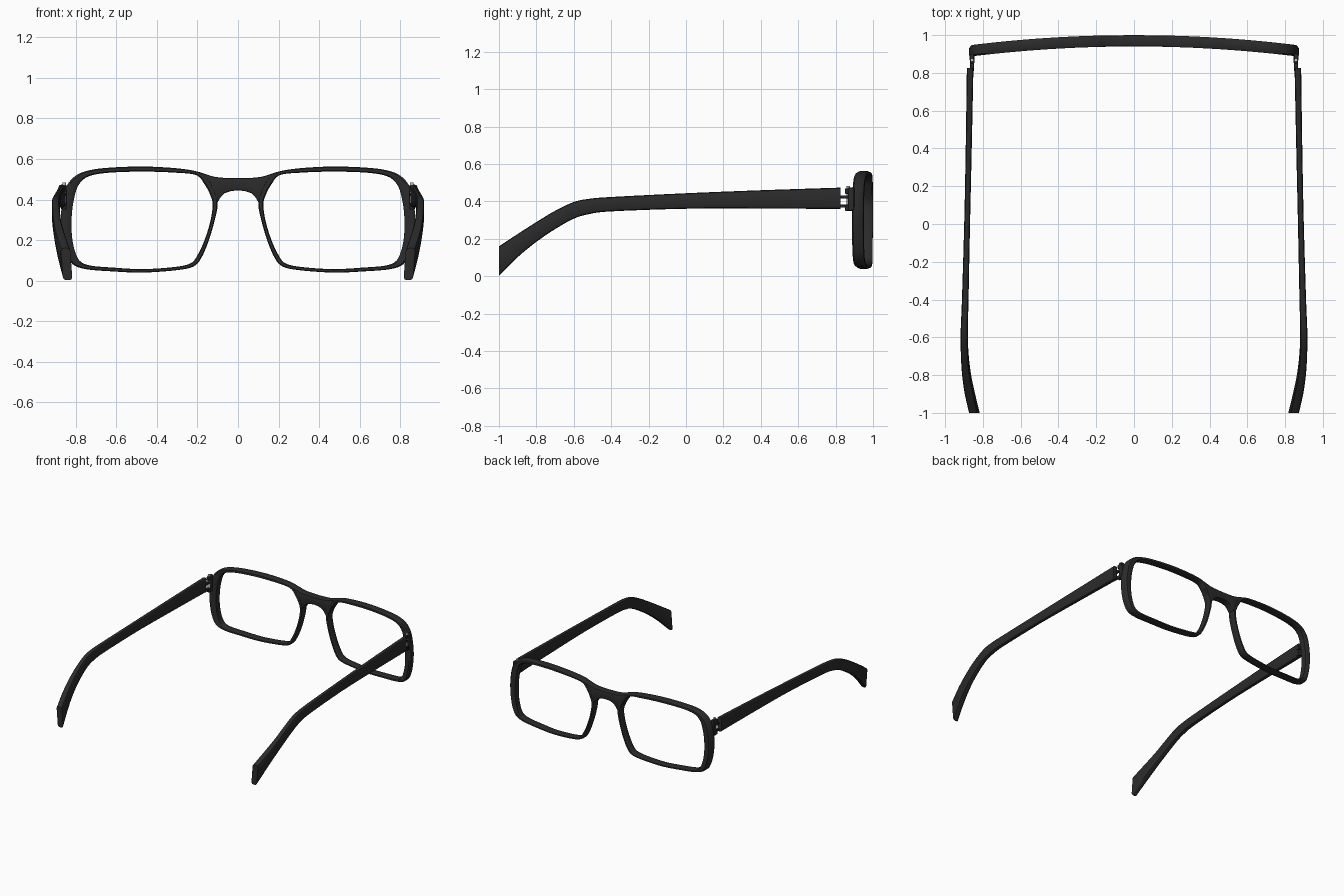
import bpy, bmesh
from mathutils import Vector

if "Cube" in bpy.data.objects:
    bpy.data.objects.remove(bpy.data.objects["Cube"])


def material(name, rgb):
    m = bpy.data.materials.new(name)
    m.diffuse_color = (*rgb, 1)
    m.use_nodes = True
    m.node_tree.nodes["Principled BSDF"].inputs["Base Color"].default_value = m.diffuse_color
    return m


BLACK = material("matte black", (0.024, 0.024, 0.024))
SILVER = material("silver metal", (0.55, 0.55, 0.55))


def spline(pts, closed, steps):
    """Catmull-Rom interpolation of tuples of any length."""
    n, out = len(pts), []
    get = (lambda i: pts[i % n]) if closed else (lambda i: pts[max(0, min(n - 1, i))])
    for i in range(n if closed else n - 1):
        for s in range(steps):
            t = s / steps
            out.append(tuple(
                0.5 * (2*b + (c - a)*t + (2*a - 5*b + 4*c - d)*t*t + (3*b - a - 3*c + d)*t**3)
                for a, b, c, d in zip(get(i - 1), get(i), get(i + 1), get(i + 2))))
    if not closed:
        out.append(pts[-1])
    return out


def loft(name, rings, mat, closed=False, mirror=True):
    """Skin a list of equal-length point rings."""
    bm = bmesh.new()
    vs = [[bm.verts.new(p) for p in r] for r in rings]
    n, k = len(vs), len(vs[0])
    for i in range(n if closed else n - 1):
        a, b = vs[i], vs[(i + 1) % n]
        for j in range(k):
            bm.faces.new((a[j], a[(j + 1) % k], b[(j + 1) % k], b[j]))
    if not closed:
        bm.faces.new(vs[0])
        bm.faces.new(vs[-1])
    bmesh.ops.recalc_face_normals(bm, faces=bm.faces)
    finish(name, bm, mat, mirror)


def finish(name, bm, mat, mirror=True):
    me = bpy.data.meshes.new(name)
    bm.to_mesh(me)
    bm.free()
    me.materials.append(mat)
    ob = bpy.data.objects.new(name, me)
    bpy.context.collection.objects.link(ob)
    if mirror:
        ob.modifiers.new("mirror", 'MIRROR').use_mirror_merge = False
    bpy.ops.object.select_all(action='DESELECT')
    ob.select_set(True)
    bpy.context.view_layer.objects.active = ob
    bpy.ops.object.shade_smooth_by_angle(angle=0.7)


def rounded(hw, hh, r):
    """Rectangle section with two-segment round corners."""
    r = min(r, hw * 0.95, hh * 0.95)
    out = []
    for sx, sy, flip in ((1, 1, 0), (-1, 1, 1), (-1, -1, 0), (1, -1, 1)):
        c = [(r, 0), (r * 0.7, r * 0.7), (0, r)]
        for u, v in (c[::-1] if flip else c):
            out.append((sx * (hw - r + u), sy * (hh - r + v)))
    return out


def box(name, x, y, z, mat, bevel=0.004):
    bm = bmesh.new()
    bmesh.ops.create_cube(bm, size=1)
    for v in bm.verts:
        v.co = Vector([(lo + hi) / 2 + c * (hi - lo) for c, (lo, hi) in zip(v.co, (x, y, z))])
    bmesh.ops.bevel(bm, geom=bm.edges[:], offset=bevel, segments=1, affect='EDGES')
    finish(name, bm, mat)


def wrap(x):
    """Depth of the back of the front frame, curving round the face."""
    return 0.94 - 0.071 * x * x


# lens rims: paired outline points, outer x/z then opening x/z
RIM = [(.15, .515, .165, .475), (.20, .538, .205, .52), (.30, .554, .30, .532),
       (.47, .563, .47, .538), (.65, .556, .64, .532), (.75, .54, .735, .515),
       (.81, .51, .78, .48), (.85, .455, .802, .43), (.87, .36, .818, .34),
       (.872, .26, .82, .24), (.855, .155, .808, .16), (.82, .085, .782, .10),
       (.75, .057, .73, .075), (.62, .046, .62, .065), (.47, .04, .47, .057),
       (.30, .052, .31, .068), (.22, .07, .235, .085), (.182, .11, .203, .12),
       (.147, .19, .167, .195), (.117, .29, .137, .29), (.10, .38, .125, .375),
       (.118, .455, .138, .425)]
SECTION = [(0, .007), (.2, 0), (.8, 0), (1, .008), (1, .044), (.75, .06), (.2, .06), (0, .053)]
rings = []
for ox, oz, ix, iz in spline(RIM, True, 4):
    ring = []
    for t, d in SECTION:
        x = ix + (ox - ix) * t
        ring.append((x, wrap(x) + d, iz + (oz - iz) * t))
    rings.append(ring)
loft("lens_rim", rings, BLACK, closed=True)

# arched bridge: x, top, bottom
half = [(.035, .506, .442), (.065, .507, .432), (.085, .508, .412), (.10, .51, .388),
        (.12, .513, .40), (.15, .522, .46), (.175, .53, .503)]
arch = [(-x, a, b) for x, a, b in reversed(half)] + [(0, .505, .445)] + half
loft("bridge", [[(x, wrap(x) + .03 + u, (a + b) / 2 + v)
                 for u, v in rounded(.0295, (a - b) / 2, .008)] for x, a, b in arch],
     BLACK, mirror=False)

# temples: y, top, bottom, outer x, inner x, lean
ARM = [(.825, .474, .36, .885, .850, 0), (.4, .46, .362, .891, .859, 0), (0, .444, .361, .899, .868, 0),
       (-.4, .424, .347, .911, .876, 0), (-.52, .414, .332, .916, .879, 0),
       (-.6, .397, .308, .918, .88, 0), (-.7, .350, .252, .915, .876, .002),
       (-.8, .290, .184, .907, .865, .004), (-.9, .226, .102, .892, .845, .005),
       (-1, .160, .003, .868, .822, .006)]
rings = []
for y, top, bot, xo, xi, lean in spline(ARM, False, 4):
    hh = (top - bot) / 2
    rings.append([((xo + xi) / 2 + u + lean * v / hh, y, (top + bot) / 2 + v)
                  for u, v in rounded((xo - xi) / 2, hh, .014)])
loft("temple", rings, BLACK)

# hinges: frame lug, interlocking leaves and screw pin
box("hinge_lug", (.845, .872), (.866, .90), (.35, .475), BLACK)
for z in (.375, .425):
    box("hinge_leaf", (.847, .867), (.81, .872), (z - .008, z + .008), BLACK, .002)
for z in (.36, .45):
    box("hinge_knuckle", (.845, .869), (.85, .885), (z - .01, z + .02), BLACK, .003)
bm = bmesh.new()
bmesh.ops.create_cone(bm, cap_ends=True, segments=12, radius1=.009, radius2=.009, depth=.13)
bmesh.ops.translate(bm, verts=bm.verts, vec=(.857, .868, .418))
finish("hinge_screw", bm, SILVER)
